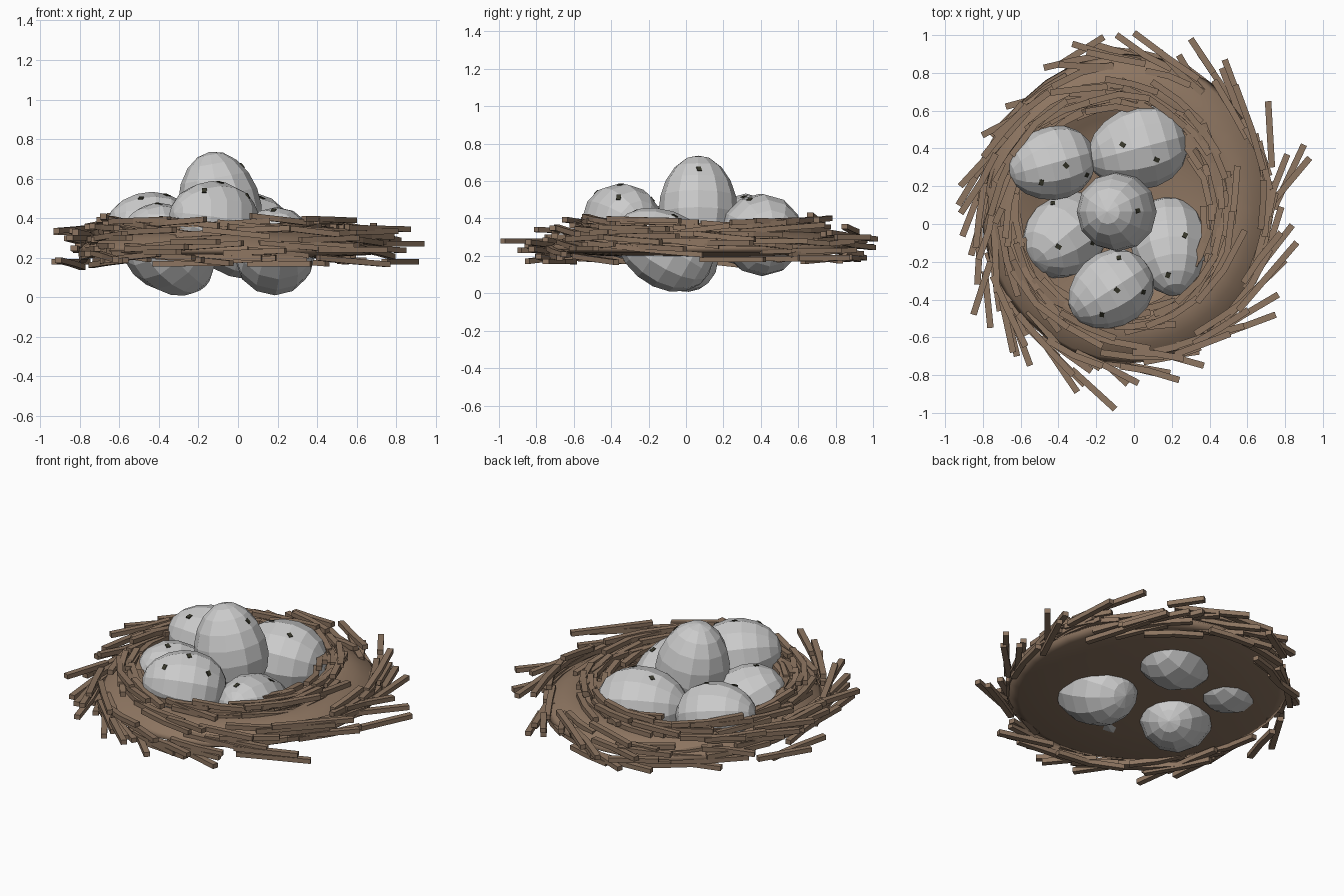
import bpy, bmesh, random
from math import sin, cos, pi
from mathutils import Vector, Matrix
from mathutils.bvhtree import BVHTree

if "Cube" in bpy.data.objects:
    bpy.data.objects.remove(bpy.data.objects["Cube"])

random.seed(5)


def material(name, rgb):
    m = bpy.data.materials.new(name)
    m.diffuse_color = (*rgb, 1)
    m.use_nodes = True
    m.node_tree.nodes["Principled BSDF"].inputs["Base Color"].default_value = m.diffuse_color
    return m


BROWN = material("twig_brown", (0.27, 0.18, 0.12))
DARK = material("speckle_dark", (0.04, 0.04, 0.025))


def finish(bm, name, mat=None):
    bmesh.ops.recalc_face_normals(bm, faces=bm.faces)
    me = bpy.data.meshes.new(name)
    bm.to_mesh(me)
    bm.free()
    ob = bpy.data.objects.new(name, me)
    bpy.context.collection.objects.link(ob)
    if mat:
        me.materials.append(mat)
    return ob


# Nest bed: a lathed ring-shaped mound with a shallow hollow, closed underneath
profile = [(0.0001, 0.19), (0.5, 0.195), (0.93, 0.215), (1.0, 0.235), (0.97, 0.26), (0.88, 0.30),
           (0.79, 0.33), (0.71, 0.315), (0.60, 0.26), (0.45, 0.22), (0.22, 0.20)]
SEG = 32
bm = bmesh.new()
rings = []
for f, z in profile:
    shift = -0.05 * (1 - f)
    rings.append([bm.verts.new((-0.04 + shift + 0.77 * f * cos(2 * pi * i / SEG),
                                0.08 + 0.82 * f * sin(2 * pi * i / SEG), z))
                  for i in range(SEG)])
for a, b in zip(rings, rings[1:]):
    for i in range(SEG):
        j = (i + 1) % SEG
        bm.faces.new((a[i], a[j], b[j], b[i]))
bm.faces.new(rings[-1])
bmesh.ops.remove_doubles(bm, verts=bm.verts, dist=0.002)
bed = finish(bm, "nest_bed", BROWN)
for p in bed.data.polygons:
    p.use_smooth = True


# Twigs: bent square bars
def add_twig(bm, pts, w=0.034, h=0.028):
    sections = []
    for i, p in enumerate(pts):
        d = pts[min(i + 1, len(pts) - 1)] - pts[max(i - 1, 0)]
        side = Vector((-d.y, d.x, 0)).normalized() * w / 2
        up = Vector((0, 0, h / 2))
        sections.append([bm.verts.new(p + side * s + up * t)
                         for s, t in ((-1, -1), (1, -1), (1, 1), (-1, 1))])
    for a, b in zip(sections, sections[1:]):
        for k in range(4):
            bm.faces.new((a[k], a[(k + 1) % 4], b[(k + 1) % 4], b[k]))
    bm.faces.new(sections[0][::-1])
    bm.faces.new(sections[-1])


def twig_ring(name, count, centre, radii, zrange, spread, flare, length):
    bm = bmesh.new()
    for n in range(count):
        th = 2 * pi * (n + random.random()) / count
        f = 1 + random.uniform(-spread, spread)
        out = random.uniform(*flare)
        z = random.uniform(*zrange)
        slope = random.uniform(-0.02, 0.02)
        step = random.uniform(*length) / radii[0] / 2
        pts = []
        for k, g in enumerate((0, out * 0.25, out)):
            t = th + step * (k - 1)
            pts.append(Vector((centre[0] + radii[0] * (f + g) * cos(t),
                               centre[1] + radii[1] * (f + g) * sin(t),
                               z + slope * (k - 1))))
        add_twig(bm, pts)
    finish(bm, name, BROWN)


twig_ring("inner_twigs", 90, (-0.10, 0.07), (0.53, 0.58), (0.24, 0.37), 0.07, (-0.06, 0.10), (0.25, 0.4))
twig_ring("rim_twigs", 60, (-0.09, 0.07), (0.59, 0.63), (0.32, 0.40), 0.07, (-0.05, 0.14), (0.25, 0.4))
twig_ring("outer_twigs", 95, (-0.04, 0.07), (0.75, 0.79), (0.17, 0.36), 0.06, (-0.02, 0.20), (0.25, 0.42))

# Stray twigs poking out around the edge: outer end, inner end, height
strays = [(-0.10, -0.98, -0.33, -0.77, 0.28), (-0.30, -0.89, -0.47, -0.64, 0.23),
          (0.30, 0.98, 0.42, 0.80, 0.30), (0.48, 0.87, 0.58, 0.60, 0.19),
          (0.71, 0.65, 0.73, 0.30, 0.28), (0.90, 0.42, 0.74, 0.08, 0.18),
          (0.93, 0.35, 0.72, 0.10, 0.27), (-0.93, 0.10, -0.76, 0.38, 0.18),
          (-0.85, -0.48, -0.76, -0.20, 0.30), (-0.16, 0.99, -0.40, 0.84, 0.25),
          (0.75, -0.48, 0.40, -0.61, 0.24), (0.37, -0.75, 0.05, -0.66, 0.17),
          (-0.64, -0.68, -0.70, -0.40, 0.26), (-0.92, 0.20, -0.68, 0.46, 0.33),
          (-0.76, -0.55, -0.79, -0.25, 0.22), (-0.55, -0.75, -0.66, -0.45, 0.30)]
bm = bmesh.new()
for x0, y0, x1, y1, z in strays:
    add_twig(bm, [Vector((x1, y1, z)), Vector((x0, y0, z))])
finish(bm, "stray_twigs", BROWN)

# Eggs: centre, direction of the narrow end, half length, radius, speckles (x, y from above)
eggs = [
    ((-0.435, 0.32, 0.34), (-0.90, -0.25, 0.20), 0.235, 0.195, [(-0.36, 0.31), (-0.49, 0.22), (-0.25, 0.26)]),
    ((0.02, 0.40, 0.315), (-0.95, -0.25, 0.10), 0.27, 0.22, [(-0.06, 0.42), (0.12, 0.34)]),
    ((-0.35, -0.05, 0.235), (0.62, 0.52, -0.58), 0.28, 0.21, [(-0.43, 0.11), (-0.40, -0.12), (-0.22, -0.10)]),
    ((0.19, -0.12, 0.24), (0.10, -0.85, 0.48), 0.28, 0.205, [(0.27, -0.06), (0.18, -0.27)]),
    ((-0.125, -0.35, 0.39), (-0.78, -0.50, 0.15), 0.24, 0.20, [(-0.09, -0.35), (-0.17, -0.48), (0.05, -0.36), (-0.08, -0.18)]),
    ((-0.095, 0.065, 0.47), (-0.18, 0.0, 1.0), 0.27, 0.21, [(0.02, 0.07)]),
]
spots = bmesh.new()
for n, (c, axis, a, r, marks) in enumerate(eggs):
    bm = bmesh.new()
    bmesh.ops.create_uvsphere(bm, u_segments=12, v_segments=9, radius=1)
    for v in bm.verts:
        taper = r * (1 - 0.09 * v.co.z)
        v.co = Vector((v.co.x * taper, v.co.y * taper, v.co.z * a))
    rot = Vector(axis).to_track_quat('Z', 'Y').to_matrix().to_4x4()
    bm.transform(Matrix.Translation(c) @ rot)
    bm.normal_update()
    tree = BVHTree.FromBMesh(bm)
    for x, y in marks:
        hit, normal, _, _ = tree.ray_cast(Vector((x, y, 2)), Vector((0, 0, -1)))
        if hit:
            m = Matrix.Translation(hit) @ normal.to_track_quat('Z', 'Y').to_matrix().to_4x4()
            bmesh.ops.create_cube(spots, size=1, matrix=m @ Matrix.Diagonal((0.024, 0.03, 0.008, 1)))
    finish(bm, f"egg_{n + 1}")
finish(spots, "egg_speckles", DARK)
